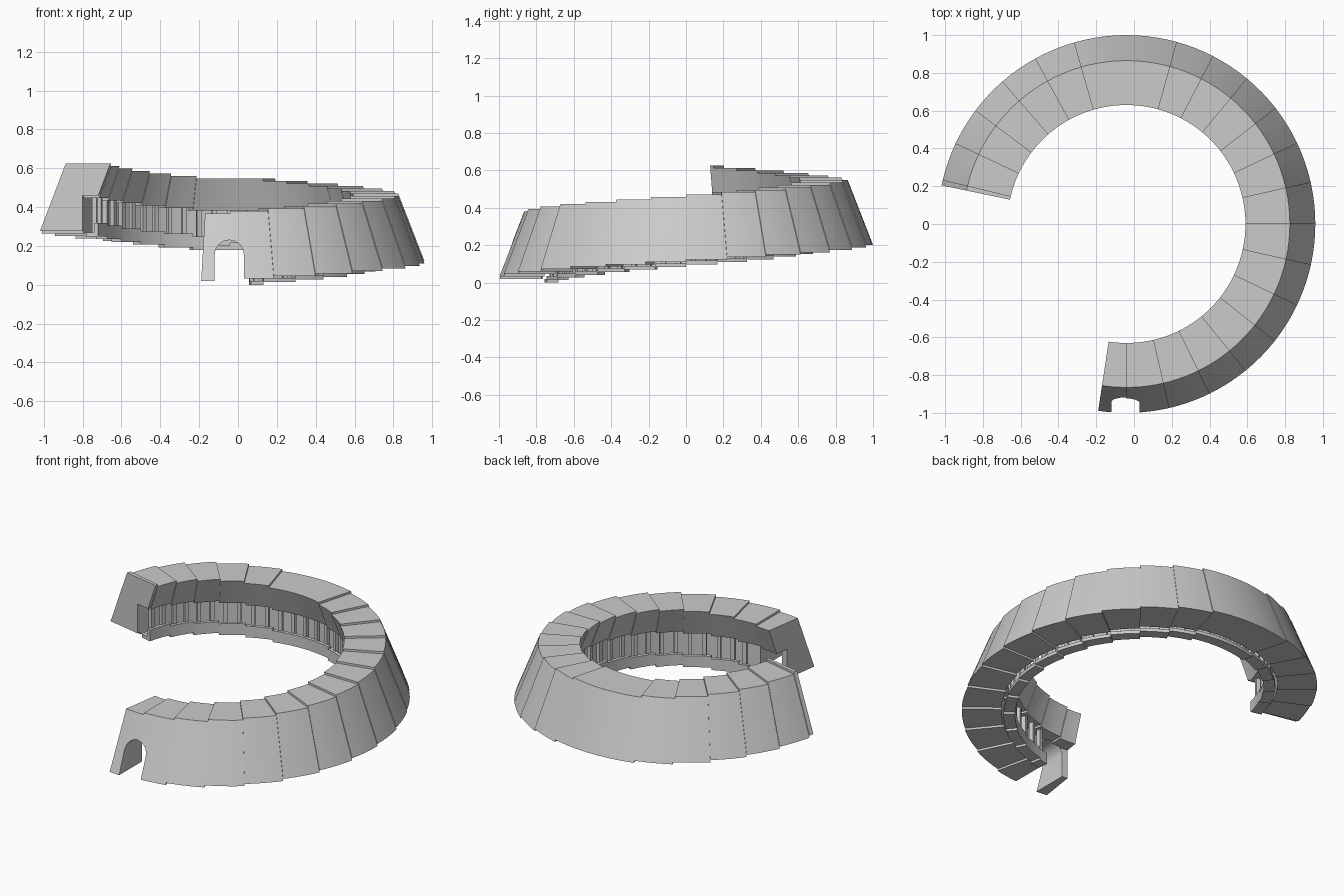
import bpy, bmesh, math

if "Cube" in bpy.data.objects:
    bpy.data.objects.remove(bpy.data.objects["Cube"])

CX = -0.04          # ring centre on x
stone = bpy.data.materials.new("light_grey_stone")
stone.diffuse_color = (0.6, 0.6, 0.6, 1)
stone.use_nodes = True
stone.node_tree.nodes["Principled BSDF"].inputs["Base Color"].default_value = stone.diffuse_color

# Angles where the spiral steps up
STEPS = [-98.6, -90, -77, -64, -51, -38.3, -25.5, -12.5, 0, 12.7, 25.3, 37.8,
         50.3, 62.7, 74.5, 106, 118.8, 131, 143, 154.7, 166.5, 168.2]


def sweep(bm, profile, a0, a1, z):
    """Sweep a closed (radius, height) profile round the ring from a0 to a1 degrees."""
    n = max(1, math.ceil((a1 - a0) / 3.2))
    rings = []
    for k in range(n + 1):
        a = math.radians(a0 + (a1 - a0) * k / n)
        rings.append([bm.verts.new((CX + r * math.cos(a), r * math.sin(a), z + h))
                      for r, h in profile])
    m = len(profile)
    for p, q in zip(rings, rings[1:]):
        for j in range(m):
            bm.faces.new((p[j], q[j], q[(j + 1) % m], p[(j + 1) % m]))
    bm.faces.new(rings[0])
    bm.faces.new(rings[-1][::-1])


def finish(bm, name, smooth=True):
    bmesh.ops.recalc_face_normals(bm, faces=bm.faces)
    mesh = bpy.data.meshes.new(name)
    bm.to_mesh(mesh)
    bm.free()
    ob = bpy.data.objects.new(name, mesh)
    bpy.context.collection.objects.link(ob)
    mesh.materials.append(stone)
    if smooth:
        bpy.ops.object.select_all(action='DESELECT')
        bpy.context.view_layer.objects.active = ob
        ob.select_set(True)
        bpy.ops.object.shade_smooth_by_angle(angle=math.radians(25))
    return ob


# Sloped outer wall with overhanging roof block
WALL = [(1.0, 0), (0.865, 0.347), (0.63, 0.347), (0.694, 0.182), (0.777, 0.182), (0.777, 0)]
# Gallery floor with upright parapet on its inner edge
GALLERY = [(0.70, 0), (0.765, 0), (0.765, 0.02), (0.722, 0.02), (0.722, 0.07), (0.70, 0.07)]

# Arched doorway cutter
bm = bmesh.new()
outline = [(-0.12, -0.1)]
outline += [(-0.045 - 0.075 * math.cos(t * math.pi / 16),
             0.155 + 0.075 * math.sin(t * math.pi / 16)) for t in range(17)]
outline += [(0.03, -0.1)]
face = bm.faces.new([bm.verts.new((x, -1.1, z)) for x, z in outline])
ext = bmesh.ops.extrude_face_region(bm, geom=[face])
bmesh.ops.translate(bm, vec=(0, 0.335, 0),
                    verts=[v for v in ext["geom"] if isinstance(v, bmesh.types.BMVert)])
cutter = finish(bm, "arch_cutter", smooth=False)
cutter.hide_render = True
cutter.hide_set(True)

for i, (a0, a1) in enumerate(zip(STEPS, STEPS[1:])):
    # Wall and roof step
    bm = bmesh.new()
    sweep(bm, WALL, a0, a1, 0.02 + 0.0129 * i)
    wall = finish(bm, f"wall_step_{i}")
    if i < 2:
        cut = wall.modifiers.new("doorway", 'BOOLEAN')
        cut.operation = 'DIFFERENCE'
        cut.solver = 'EXACT'
        cut.object = cutter
    if i == 0 or i == 20:
        continue

    # Gallery floor and parapet, starting beyond the doorway
    g0 = -82 if i == 1 else a0
    z = 0.0138 * (i - 1)
    bm = bmesh.new()
    sweep(bm, GALLERY, g0, a1, z)
    finish(bm, f"gallery_step_{i}")

    # Posts from the floor up to the ceiling
    bm = bmesh.new()
    count = max(1, round((a1 - g0) / 6.3))
    top = 0.02 + 0.0129 * i + 0.184 - z
    for k in range(count):
        a = g0 + (k + 0.5) * (a1 - g0) / count
        sweep(bm, [(0.715, 0.02), (0.74, 0.02), (0.74, top), (0.715, top)],
              a - 0.9, a + 0.9, z)
    finish(bm, f"gallery_posts_{i}", smooth=False)
